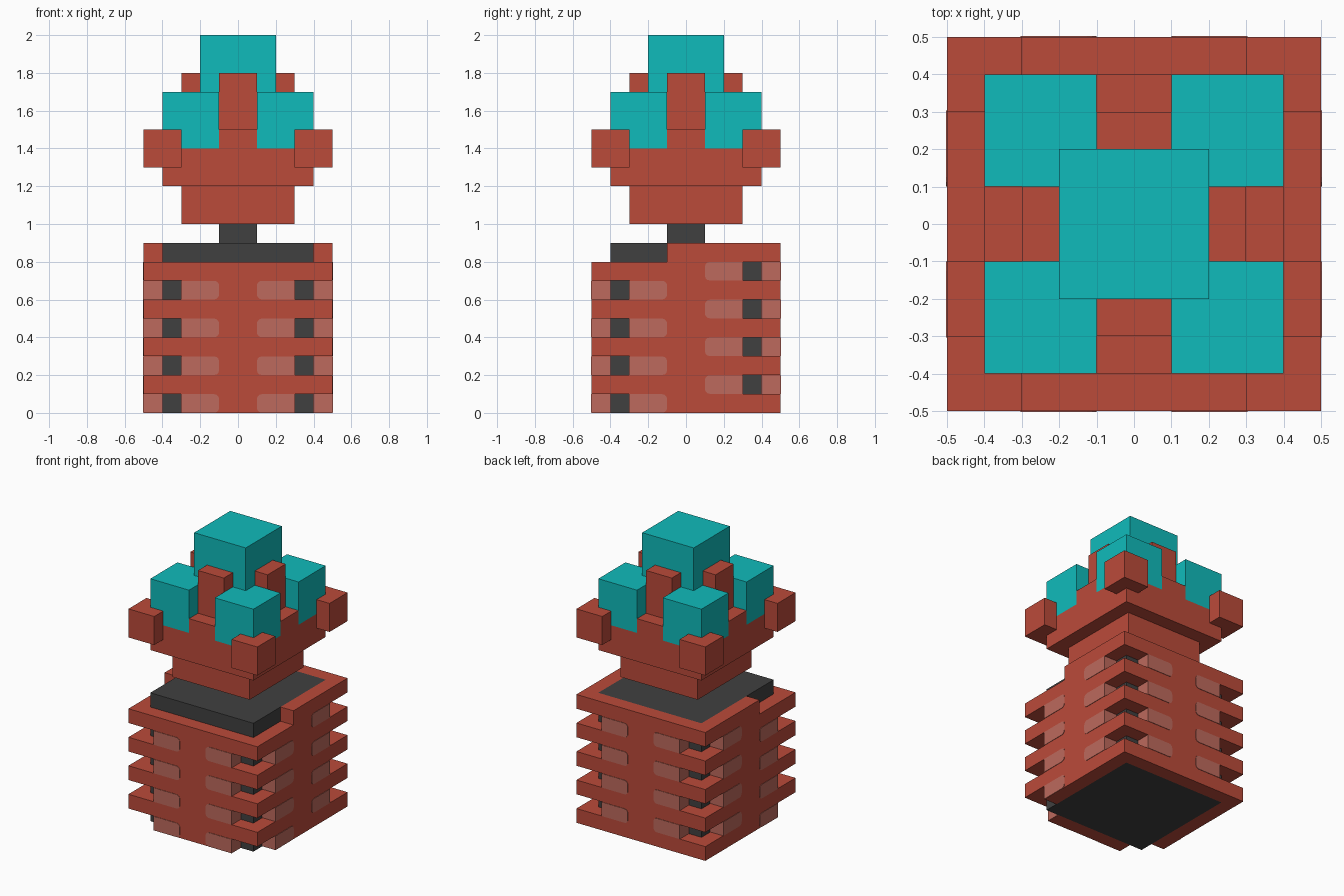
import bpy, bmesh, math

cube = bpy.data.objects.get("Cube")
if cube:
    bpy.data.objects.remove(cube, do_unlink=True)


def material(name, rgb):
    m = bpy.data.materials.new(name)
    m.use_nodes = True
    m.diffuse_color = (*rgb, 1)
    bsdf = m.node_tree.nodes["Principled BSDF"]
    bsdf.inputs["Base Color"].default_value = (*rgb, 1)
    bsdf.inputs["Roughness"].default_value = 0.8
    return m


RED = material("brick_red", (0.497, 0.069, 0.042))
PALE = material("pale_red", (0.509, 0.144, 0.109))
TEAL = material("teal", (0.005, 0.497, 0.497))
DARK = material("charcoal", (0.051, 0.051, 0.051))


def prism(bm, outline, low, high, place=lambda u, v, w: (u, v, w)):
    """Extrude a closed 2D outline between two depths; place maps it into the model."""
    a = [bm.verts.new(place(u, v, low)) for u, v in outline]
    b = [bm.verts.new(place(u, v, high)) for u, v in outline]
    bm.faces.new(a)
    bm.faces.new(b)
    n = len(outline)
    for i in range(n):
        j = (i + 1) % n
        bm.faces.new((a[i], a[j], b[j], b[i]))


def finish(name, bm, mat):
    bmesh.ops.recalc_face_normals(bm, faces=bm.faces[:])
    mesh = bpy.data.meshes.new(name)
    bm.to_mesh(mesh)
    bm.free()
    mesh.materials.append(mat)
    ob = bpy.data.objects.new(name, mesh)
    bpy.context.collection.objects.link(ob)
    return ob


def box(name, mat, x0, x1, y0, y1, z0, z1):
    bm = bmesh.new()
    prism(bm, [(x0, y0), (x1, y0), (x1, y1), (x0, y1)], z0, z1)
    return finish(name, bm, mat)


def block(name, mat, half, z0, z1):
    return box(name, mat, -half, half, -half, half, z0, z1)


# Dark core with its neck
block("core", DARK, 0.4, 0, 0.9)
block("neck", DARK, 0.1, 0.9, 1.0)

# Four outer walls, leaving the corners open
box("front_wall", RED, -0.3, 0.3, -0.5, -0.4, 0, 0.8)
box("back_wall", RED, -0.3, 0.3, 0.4, 0.5, 0, 0.8)
box("left_wall", RED, 0.4, 0.5, -0.3, 0.3, 0, 0.8)
box("right_wall", RED, -0.5, -0.4, -0.3, 0.3, 0, 0.8)

# U-shaped rim, open at the front
bm = bmesh.new()
prism(bm, [(-0.5, -0.1), (-0.4, -0.1), (-0.4, 0.4), (0.4, 0.4),
           (0.4, -0.1), (0.5, -0.1), (0.5, 0.5), (-0.5, 0.5)], 0.8, 0.9)
finish("top_rim", bm, RED)

CORNERS = [(sx, sy, f"{'front' if sy < 0 else 'back'}_{'left' if sx > 0 else 'right'}")
           for sx in (1, -1) for sy in (-1, 1)]
SHELF = [(0.3, 0.4), (0.4, 0.4), (0.4, 0.3), (0.5, 0.3), (0.5, 0.5), (0.3, 0.5)]

# Pale panel outline, rounded on the end away from the corner
R = 0.025
PANEL = [(0.303, 0.001), (0.303, 0.099)]
for cz, start in ((0.099 - R, 90), (0.001 + R, 180)):
    for k in range(4):
        t = math.radians(start + 30 * k)
        PANEL.append((0.1 + R + R * math.cos(t), cz + R * math.sin(t)))

# Corner shelves and pale panels, staggered between front and back
for sx, sy, corner in CORNERS:
    shelf_start, gap_start = (0.1, 0.0) if sy < 0 else (0.0, 0.1)
    shelves, panels = bmesh.new(), bmesh.new()
    for i in range(4):
        z = shelf_start + 0.2 * i
        prism(shelves, SHELF, z, z + 0.1, lambda u, v, w: (sx * u, sy * v, w))
        g = gap_start + 0.2 * i
        prism(panels, PANEL, 0.4, 0.503, lambda u, v, w: (sx * u, sy * w, g + v))
        prism(panels, PANEL, 0.4, 0.503, lambda u, v, w: (sx * w, sy * u, g + v))
    finish(corner + "_shelves", shelves, RED)
    finish(corner + "_pale_panels", panels, PALE)

# Stepped bowl
block("bowl_base", RED, 0.3, 1.0, 1.2)
block("bowl", RED, 0.4, 1.2, 1.4)

# Raised cross between the corner crystals
bm = bmesh.new()
a, b = 0.1, 0.4
prism(bm, [(-a, -b), (a, -b), (a, -a), (b, -a), (b, a), (a, a),
           (a, b), (-a, b), (-a, a), (-b, a), (-b, -a), (-a, -a)], 1.4, 1.5)
finish("bowl_cross", bm, RED)

# Corner lugs (L-shaped around the bowl) and corner crystals
for sx, sy, corner in CORNERS:
    bm = bmesh.new()
    prism(bm, SHELF, 1.3, 1.5, lambda u, v, w: (sx * u, sy * v, w))
    finish(corner + "_lug", bm, RED)
    xs, ys = sorted((0.1 * sx, 0.4 * sx)), sorted((0.1 * sy, 0.4 * sy))
    box(corner + "_crystal", TEAL, *xs, *ys, 1.4, 1.7)

# Prongs around the tall central crystal
box("front_prong", RED, -0.1, 0.1, -0.3, -0.2, 1.5, 1.8)
box("back_prong", RED, -0.1, 0.1, 0.2, 0.3, 1.5, 1.8)
box("left_prong", RED, 0.2, 0.3, -0.1, 0.1, 1.5, 1.8)
box("right_prong", RED, -0.3, -0.2, -0.1, 0.1, 1.5, 1.8)
block("central_crystal", TEAL, 0.2, 1.5, 2.0)
